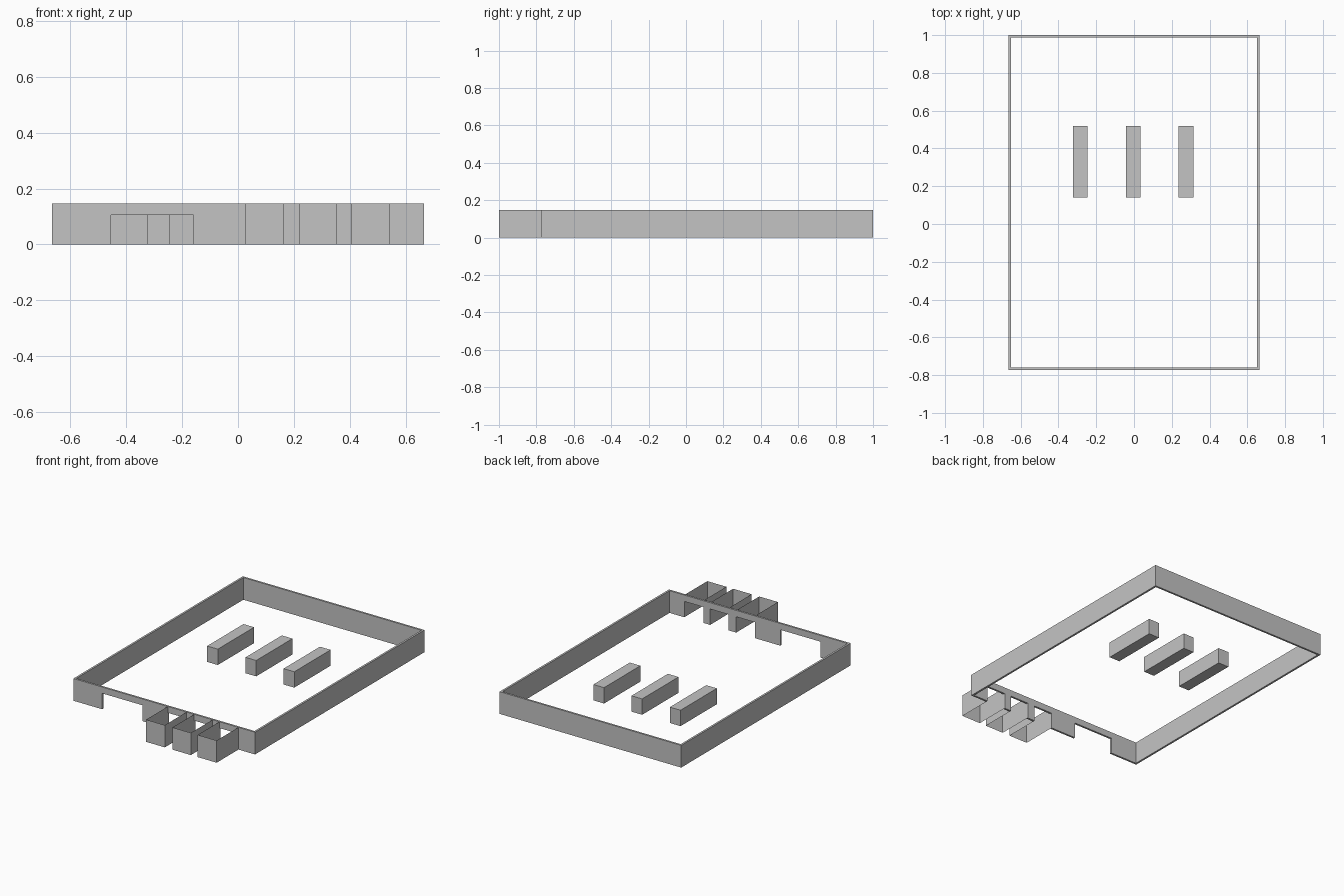
import bpy
import bmesh

if "Cube" in bpy.data.objects:
    bpy.data.objects.remove(bpy.data.objects["Cube"], do_unlink=True)

# Overall dimensions
HALF_W, FRONT, BACK = 0.665, -0.772, 1.0
THICK, HEIGHT, OPENING = 0.013, 0.147, 0.105
DOOR = (-0.455, -0.16)
BAYS = [(0.027, 0.164), (0.22, 0.355), (0.405, 0.544)]
BAY_FRONT = -1.0

grey = bpy.data.materials.new("plain grey")
grey.use_nodes = True
grey.diffuse_color = (0.55, 0.55, 0.55, 1)
grey.node_tree.nodes["Principled BSDF"].inputs["Base Color"].default_value = grey.diffuse_color


def finish(name, bm):
    mesh = bpy.data.meshes.new(name)
    bm.to_mesh(mesh)
    bm.free()
    mesh.materials.append(grey)
    obj = bpy.data.objects.new(name, mesh)
    bpy.context.collection.objects.link(obj)


def prism(name, outline, direction):
    """Extrude a flat closed outline into a solid."""
    bm = bmesh.new()
    face = bm.faces.new([bm.verts.new(p) for p in outline])
    result = bmesh.ops.extrude_face_region(bm, geom=[face], use_keep_orig=True)
    moved = [v for v in result["geom"] if isinstance(v, bmesh.types.BMVert)]
    bmesh.ops.translate(bm, verts=moved, vec=direction)
    bmesh.ops.recalc_face_normals(bm, faces=bm.faces)
    finish(name, bm)


# Side and back walls as one U-shaped solid
inner = HALF_W - THICK
plan = [(-HALF_W, FRONT), (-HALF_W, BACK), (HALF_W, BACK), (HALF_W, FRONT),
        (inner, FRONT), (inner, BACK - THICK), (-inner, BACK - THICK), (-inner, FRONT)]
prism("side_and_back_walls", [(x, y, 0) for x, y in plan], (0, 0, HEIGHT))

# Front wall with door and bay openings notched from the floor
profile = [(-inner, HEIGHT), (-inner, 0)]
for left, right in [DOOR] + BAYS:
    profile += [(left, 0), (left, OPENING), (right, OPENING), (right, 0)]
profile += [(inner, 0), (inner, HEIGHT)]
prism("front_wall", [(x, FRONT, z) for x, z in profile], (0, THICK, 0))

# Thin open bays: two sides and a front, with no floor or roof
for i, (left, right) in enumerate(BAYS, 1):
    bm = bmesh.new()
    path = [(left, FRONT), (left, BAY_FRONT), (right, BAY_FRONT), (right, FRONT)]
    columns = [[bm.verts.new((x, y, z)) for z in (0, HEIGHT)] for x, y in path]
    for a, b in zip(columns, columns[1:]):
        bm.faces.new((a[0], b[0], b[1], a[1]))
    finish(f"bay_{i}", bm)

# Free-standing shelf blocks
for i, x in enumerate((-0.285, -0.004, 0.275), 1):
    base = [(x - 0.039, 0.14, 0), (x + 0.039, 0.14, 0),
            (x + 0.039, 0.52, 0), (x - 0.039, 0.52, 0)]
    prism(f"shelf_block_{i}", base, (0, 0, OPENING))
